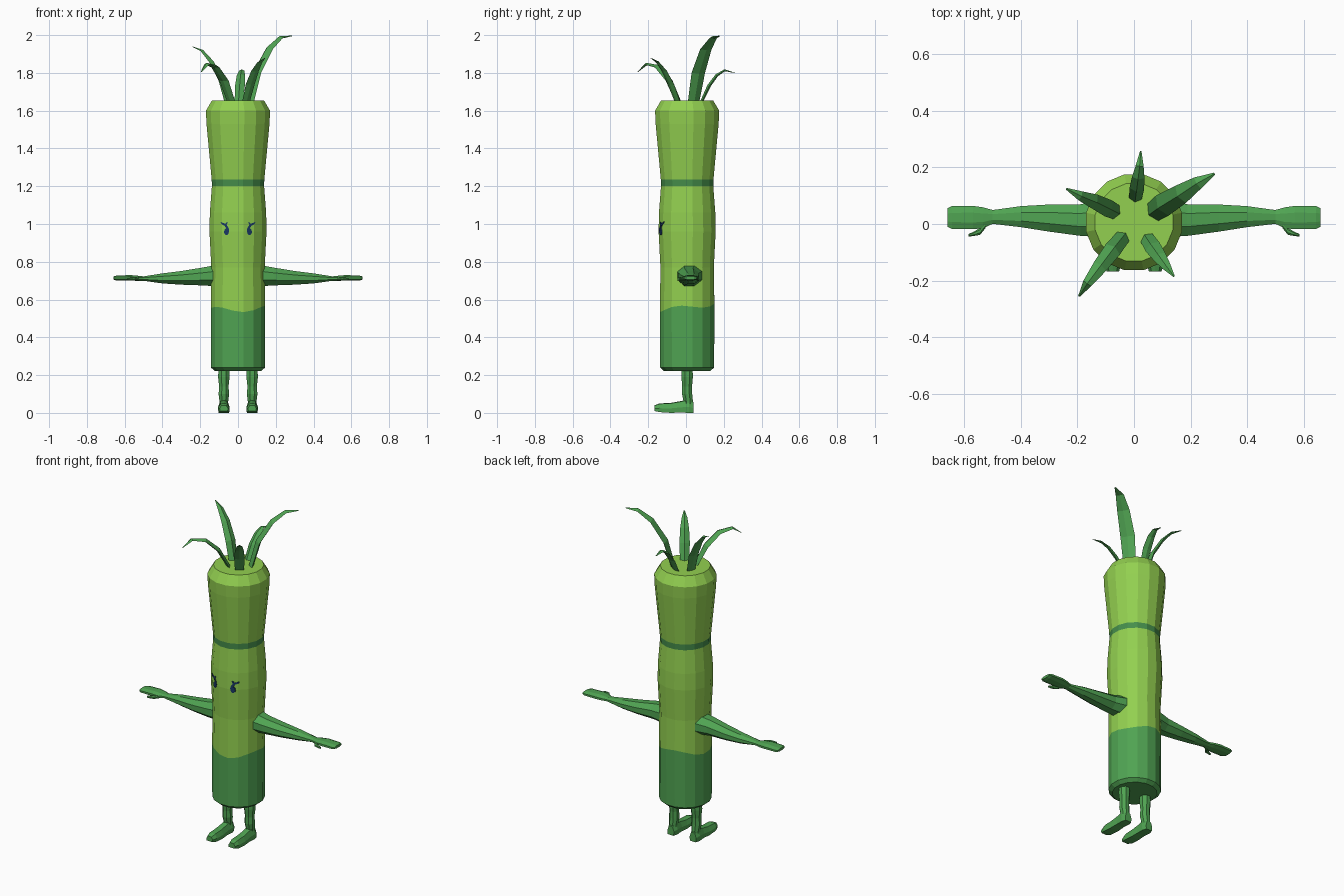
import bpy, bmesh, math
from mathutils import Vector
from mathutils.bvhtree import BVHTree


def material(name, rgb):
    m = bpy.data.materials.new(name)
    m.diffuse_color = (*rgb, 1)
    return m


LIGHT = material("light green", (0.29, 0.63, 0.08))
GREEN = material("stem green", (0.08, 0.37, 0.085))
BAND = material("band green", (0.06, 0.27, 0.07))
NAVY = material("navy", (0.01, 0.04, 0.13))


def make_object(name, bm, mats):
    bmesh.ops.recalc_face_normals(bm, faces=bm.faces)
    me = bpy.data.meshes.new(name)
    bm.to_mesh(me)
    bm.free()
    for m in mats:
        me.materials.append(m)
    ob = bpy.data.objects.new(name, me)
    bpy.context.collection.objects.link(ob)
    return ob


def loft(bm, rings):
    """Bridge equal-length rings of points and cap both ends."""
    vs = [[bm.verts.new(p) for p in r] for r in rings]
    n = len(vs[0])
    bands = []
    for a, b in zip(vs, vs[1:]):
        bands.append([bm.faces.new((a[i], a[(i + 1) % n], b[(i + 1) % n], b[i]))
                      for i in range(n)])
    bm.faces.new(vs[0])
    bm.faces.new(vs[-1])
    return bands


def oval(c, u, v, n):
    c, u, v = Vector(c), Vector(u), Vector(v)
    return [c + u * math.cos(t) + v * math.sin(t)
            for t in (2 * math.pi * (i + 0.5) / n for i in range(n))]


# Stalk body: trousers, light stalk and a thin band in one lofted shell
CY = 0.006
profile = [(0.222, 0.125), (0.24, 0.146), (0.56, 0.147), (0.77, 0.144),
           (0.96, 0.154), (1.06, 0.152), (1.2, 0.141), (1.235, 0.142),
           (1.53, 0.170), (1.60, 0.173), (1.655, 0.140)]
rings = [oval((0, CY, z), (r, 0, 0), (0, r, 0), 16) for z, r in profile]
for p in rings[2]:  # wavy waistband
    p.z += 0.10 * (p.y - CY) + 0.012 * math.sin(3 * math.atan2(p.y, p.x) + 2.5)
bm = bmesh.new()
bands = loft(bm, rings)
for k, idx in ((0, 1), (1, 1), (6, 2)):
    for f in bands[k]:
        f.material_index = idx
bm.faces.ensure_lookup_table()
for f in bm.faces:
    if len(f.verts) == 16 and f.calc_center_median().z < 0.5:
        f.material_index = 1
body = make_object("stalk_body", bm, [LIGHT, GREEN, BAND])
bm = bmesh.new()
bm.from_mesh(body.data)
tree = BVHTree.FromBMesh(bm)
bm.free()


def on_body(x, z, lift):
    hit = tree.ray_cast(Vector((x, -1, z)), Vector((0, 1, 0)))[0]
    return Vector((x, hit.y - lift, z))


def face_plate(name, outline):
    """Thin plate hugging the front of the stalk."""
    bm = bmesh.new()
    loft(bm, [[on_body(x, z, d) for x, z in outline] for d in (-0.002, 0.005)])
    make_object(name, bm, [NAVY])


# x, y centre, y half, z centre, z half
arm_rows = [(0.11, 0.020, 0.068, 0.727, 0.058), (0.19, 0.014, 0.057, 0.722, 0.048),
            (0.30, 0.021, 0.049, 0.715, 0.037), (0.40, 0.026, 0.038, 0.712, 0.027),
            (0.50, 0.025, 0.025, 0.711, 0.012), (0.535, 0.022, 0.038, 0.713, 0.014),
            (0.57, 0.023, 0.042, 0.715, 0.015), (0.645, 0.023, 0.041, 0.714, 0.013),
            (0.66, 0.023, 0.034, 0.714, 0.008)]
thumb_rows = [(0.525, 0.000, 0.014, 0.712, 0.010), (0.545, -0.026, 0.013, 0.710, 0.009),
              (0.565, -0.034, 0.008, 0.709, 0.008), (0.585, -0.040, 0.005, 0.708, 0.005)]
# z, y centre, x half, y half
leg_rows = [(0.24, 0.006, 0.030, 0.031), (0.19, 0.006, 0.033, 0.033),
            (0.14, 0.006, 0.027, 0.028), (0.10, 0.006, 0.030, 0.029),
            (0.06, 0.012, 0.025, 0.027), (0.02, 0.012, 0.025, 0.028)]
# y, x half, bottom z, top z
foot_rows = [(0.041, 0.022, 0.0, 0.055), (0.015, 0.030, 0.0, 0.072),
             (-0.03, 0.028, 0.002, 0.062), (-0.08, 0.031, 0.0, 0.053),
             (-0.14, 0.031, 0.004, 0.050), (-0.168, 0.022, 0.010, 0.040)]

for side, s in (("left", -1), ("right", 1)):
    # Arm and thumb
    for part, rows in (("arm", arm_rows), ("thumb", thumb_rows)):
        bm = bmesh.new()
        k = 1.06  # corner-on octagon compensation
        loft(bm, [oval((s * x, y, z), (0, a * k, 0), (0, 0, b * k), 8)
                  for x, y, a, z, b in rows])
        make_object(f"{side}_{part}", bm, [GREEN])
    # Leg and foot
    bm = bmesh.new()
    loft(bm, [oval((s * 0.075, y, z), (a, 0, 0), (0, b, 0), 8) for z, y, a, b in leg_rows])
    make_object(f"{side}_leg", bm, [GREEN])
    bm = bmesh.new()
    loft(bm, [[(s * 0.075 + w * i, y, z0 + (z1 - z0) * h) for i, h in
               ((-0.9, 0), (0.9, 0), (1, 0.45), (0.6, 0.95), (0, 1), (-0.6, 0.95), (-1, 0.45))]
              for y, w, z0, z1 in foot_rows])
    make_object(f"{side}_foot", bm, [GREEN])
    # Eye, slanted brow and lash
    face_plate(f"{side}_eye", [(s * 0.061 + 0.013 * math.cos(t), 0.958 + 0.018 * math.sin(t))
                               for t in (i * math.pi / 5 for i in range(10))])
    face_plate(f"{side}_brow", [(s * x, z) for x, z in
               ((0.093, 1.012), (0.088, 1.000), (0.070, 0.990), (0.058, 0.968),
                (0.046, 0.962), (0.050, 0.980), (0.064, 1.000), (0.080, 1.006))])
    face_plate(f"{side}_lash", [(s * x, z) for x, z in
               ((0.054, 1.010), (0.062, 1.008), (0.072, 0.994), (0.062, 0.990))])

# Leaves: centre line points, then half width at the base
leaves = [
    ([(0.065, 0.04, 1.645), (0.10, 0.065, 1.80), (0.165, 0.105, 1.925),
      (0.225, 0.145, 1.985), (0.285, 0.178, 1.995)], 0.042),
    ([(0.004, 0.085, 1.645), (0.010, 0.125, 1.73), (0.015, 0.165, 1.785),
      (0.020, 0.205, 1.812), (0.024, 0.258, 1.80)], 0.026),
    ([(-0.06, 0.04, 1.645), (-0.09, 0.055, 1.76), (-0.14, 0.08, 1.855),
      (-0.19, 0.10, 1.915), (-0.24, 0.125, 1.938)], 0.031),
    ([(-0.035, -0.04, 1.645), (-0.075, -0.09, 1.76), (-0.12, -0.15, 1.83),
      (-0.165, -0.21, 1.845), (-0.195, -0.256, 1.805)], 0.031),
    ([(0.042, -0.045, 1.645), (0.065, -0.08, 1.74), (0.09, -0.115, 1.81),
      (0.115, -0.15, 1.855), (0.142, -0.186, 1.878)], 0.029)]
for n, (path, w) in enumerate(leaves, 1):
    pts = [Vector(p) for p in path]
    out = pts[-1] - pts[0]
    across = Vector((-out.y, out.x, 0)).normalized()
    rings = []
    for i, p in enumerate(pts):
        tangent = (pts[min(i + 1, 4)] - pts[max(i - 1, 0)]).normalized()
        under = tangent.cross(across).normalized()
        a = w * (0.85, 1.0, 0.85, 0.55, 0.10)[i]
        # shallow keeled section with a central crease on the inner face
        rings.append([p + across * a, p + under * a * 0.5,
                      p - across * a, p - under * a * 0.22])
    bm = bmesh.new()
    loft(bm, rings)
    make_object(f"leaf_{n}", bm, [GREEN])
